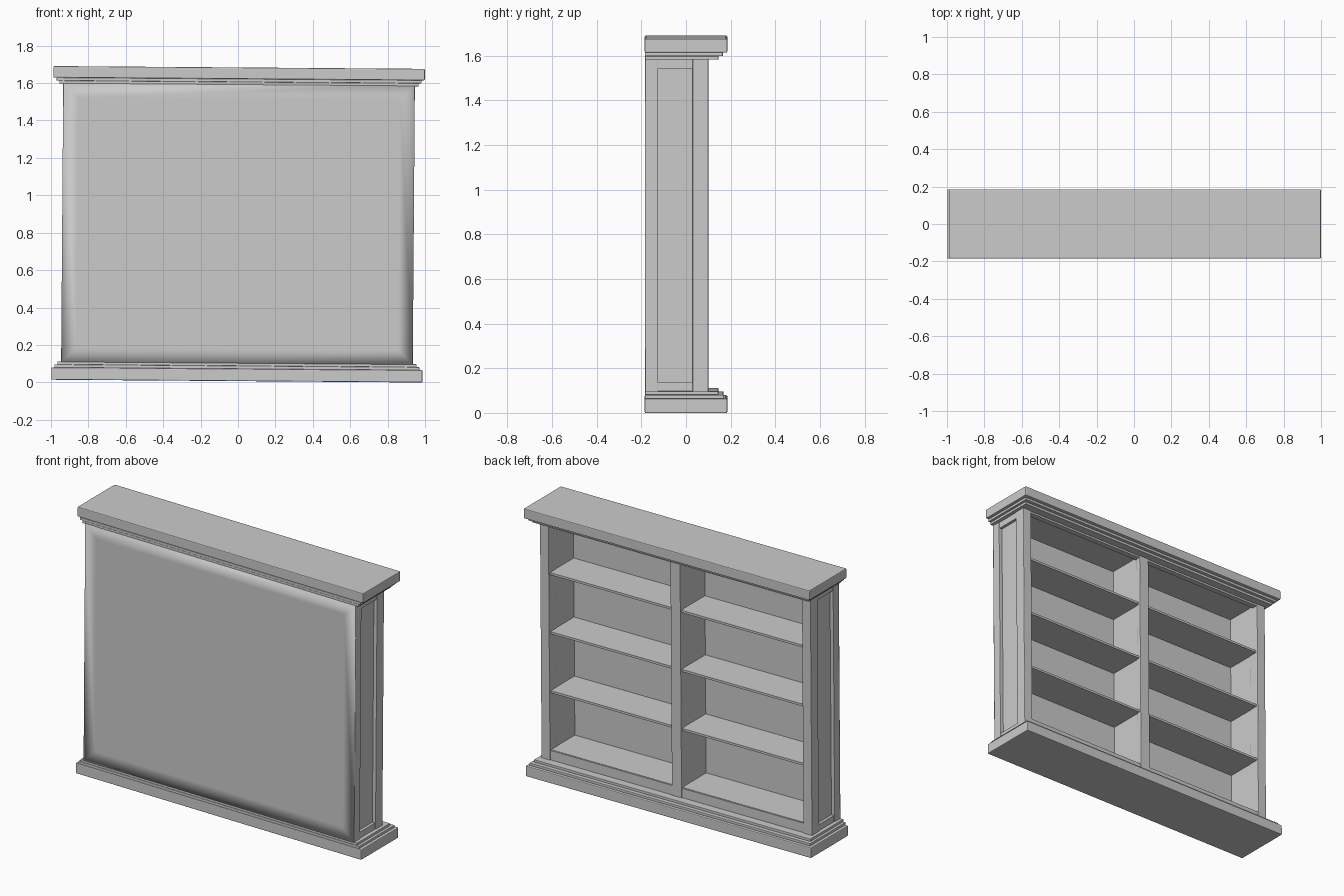
import bpy
import bmesh
from math import radians
from mathutils import Matrix

cube = bpy.data.objects.get("Cube")
if cube:
    bpy.data.objects.remove(cube, do_unlink=True)

grey = bpy.data.materials.new("plain grey")
grey.use_nodes = True
COLOUR = (0.6, 0.6, 0.6, 1)
grey.diffuse_color = COLOUR
grey.node_tree.nodes["Principled BSDF"].inputs["Base Color"].default_value = COLOUR

# The whole case leans very slightly sideways about its centre
MID = 0.845
LEAN = (Matrix.Translation((0, 0, MID)) @ Matrix.Rotation(radians(0.43), 4, "Y")
        @ Matrix.Translation((0, 0, -MID)))


def box(name, x, y, z, bevel=0.0, pillow=0.0):
    """Box from (low, high) ranges; pillow softens the shading of its -y face."""
    bm = bmesh.new()
    bmesh.ops.create_cube(bm, size=1)
    for v in bm.verts:
        v.co = [r[0] if c < 0 else r[1] for c, r in zip(v.co, (x, y, z))]
    if pillow:
        back = [f for f in bm.faces if f.normal.y < -0.9]
        for f in bm.faces:
            f.smooth = True
            if f.normal.y > 0.9:
                for e in f.edges:
                    e.smooth = False
        bmesh.ops.inset_region(bm, faces=back, thickness=pillow)
    bm.transform(LEAN)
    mesh = bpy.data.meshes.new(name)
    bm.to_mesh(mesh)
    bm.free()
    mesh.materials.append(grey)
    obj = bpy.data.objects.new(name, mesh)
    bpy.context.collection.objects.link(obj)
    if bevel:
        mod = obj.modifiers.new("soft edges", "BEVEL")
        mod.width = bevel
        mod.segments = 2


BACK = -0.183
LOW, HIGH = 0.1, 1.594      # body between base and cornice
FLOOR = 0.165
INNER = 0.882               # inner face of the side walls

# Base and cornice: a slab with two stepped mouldings each
box("base_slab", (-0.992, 0.992), (-0.185, 0.185), (0.0065, 0.072), 0.005)
box("base_moulding_lower", (-0.975, 0.975), (-0.184, 0.168), (0.072, 0.088), 0.002)
box("base_moulding_upper", (-0.96, 0.96), (BACK, 0.145), (0.088, 0.104), 0.002)
box("cornice_slab", (-0.993, 0.993), (-0.185, 0.185), (1.622, 1.6835), 0.005)
box("cornice_moulding_upper", (-0.975, 0.975), (-0.184, 0.165), (1.606, 1.622), 0.002)
box("cornice_moulding_lower", (-0.96, 0.96), (BACK, 0.145), (1.59, 1.606), 0.002)

# Closed rear panel
box("back_panel", (-0.939, 0.939), (BACK, -0.15), (LOW, HIGH), pillow=0.11)

# Sides: recessed panel framed by stiles and rails
for side, s in (("left", 1), ("right", -1)):
    def span(inner, outer):
        return tuple(sorted((s * inner, s * outer)))
    box(side + "_side_panel", span(INNER, 0.918), (-0.16, 0.09), (LOW, HIGH))
    box(side + "_rear_stile", span(0.9, 0.94), (BACK + 0.001, -0.125), (LOW, HIGH), 0.002)
    box(side + "_front_stile", span(INNER - 0.002, 0.94), (0.03, 0.1), (LOW, HIGH), 0.003)
    box(side + "_bottom_rail", span(0.9, 0.936), (-0.125, 0.03), (LOW, 0.143))
    box(side + "_top_rail", span(0.9, 0.936), (-0.125, 0.03), (1.55, HIGH))

    # Shelves of this bay, with the floor of the case as the lowest
    for i in range(4):
        top = FLOOR + 0.37 * i
        name = side + ("_floor" if i == 0 else f"_shelf_{i}")
        box(name, span(0.02, 0.89), (-0.155, 0.088), (top - 0.014, top))

# Centre divider and front rails
box("centre_divider", (-0.03, 0.03), (-0.155, 0.09), (LOW, HIGH))
box("centre_stile", (-0.034, 0.034), (0.07, 0.1), (LOW, HIGH), 0.003)
box("front_bottom_rail", (-0.89, 0.89), (0.06, 0.095), (LOW, FLOOR - 0.002))
box("front_top_rail", (-0.89, 0.89), (0.06, 0.095), (1.578, HIGH))
